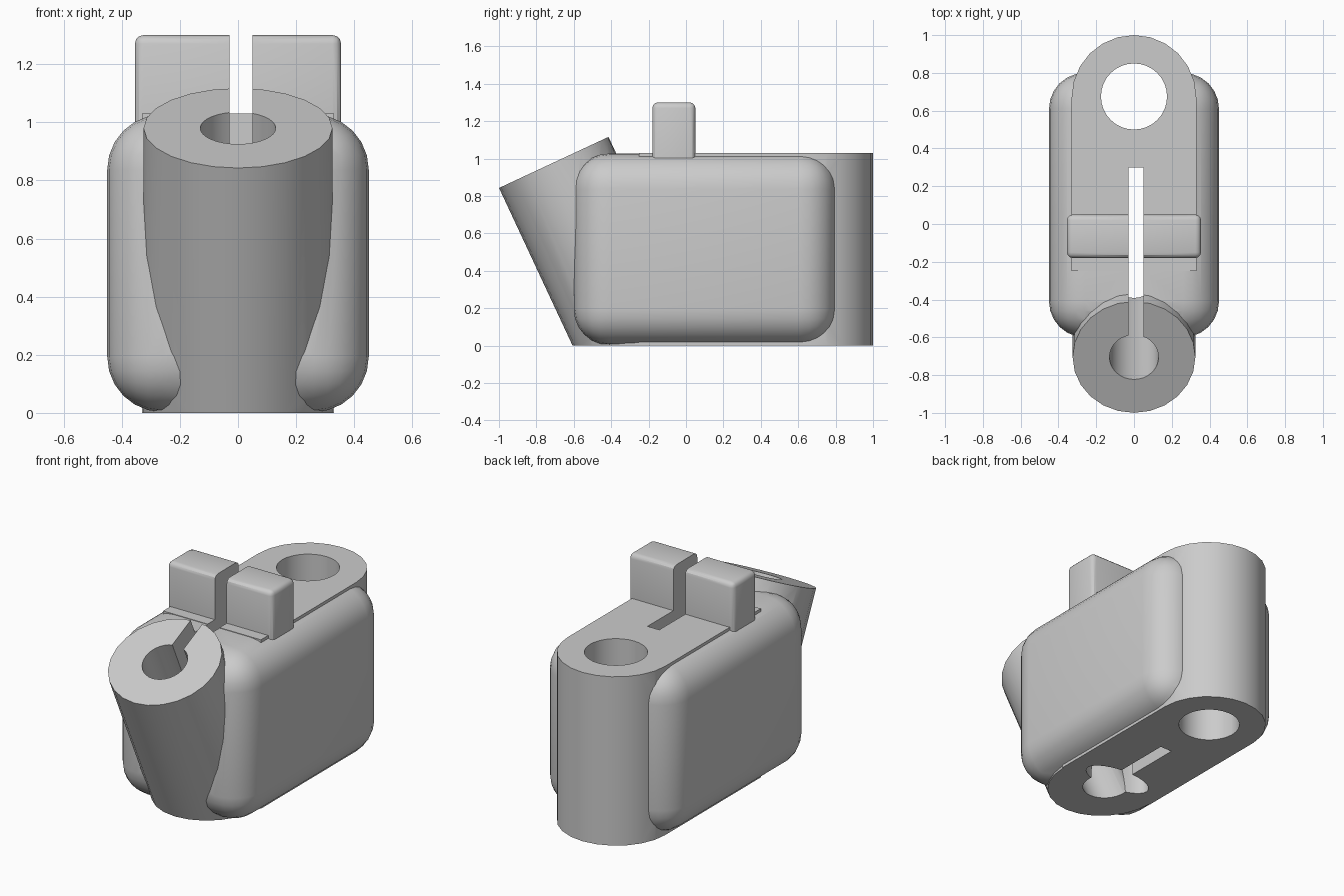
import bpy, bmesh, math
from mathutils import Matrix, Vector

if "Cube" in bpy.data.objects:
    bpy.data.objects.remove(bpy.data.objects["Cube"], do_unlink=True)

grey = bpy.data.materials.new("plain grey")
grey.use_nodes = True
colour = (0.6, 0.6, 0.6, 1)
grey.diffuse_color = colour
grey.node_tree.nodes["Principled BSDF"].inputs["Base Color"].default_value = colour

TILT = math.radians(25)
TILT_TOP = Vector((0, -0.705, 0.98))
AXIS = Vector((0, -math.sin(TILT), math.cos(TILT)))
HEIGHT = 1.03


def finish(name, bm):
    bmesh.ops.recalc_face_normals(bm, faces=bm.faces)
    mesh = bpy.data.meshes.new(name)
    bm.to_mesh(mesh)
    bm.free()
    mesh.materials.append(grey)
    ob = bpy.data.objects.new(name, mesh)
    bpy.context.scene.collection.objects.link(ob)
    return ob


def box(name, low, high, bevel=0, segments=4):
    low, high = Vector(low), Vector(high)
    bm = bmesh.new()
    bmesh.ops.create_cube(bm, size=1, matrix=Matrix.Translation((low + high) / 2)
                          @ Matrix.Diagonal((high - low).to_4d()))
    if bevel:
        bmesh.ops.bevel(bm, geom=bm.edges[:], offset=bevel, segments=segments,
                        profile=0.5, affect='EDGES')
    return finish(name, bm)


def cylinder(name, radius, start, end, sides, stretch=(1, 1), clip=False):
    start, end = Vector(start), Vector(end)
    direction = end - start
    tilt = Matrix.Rotation(math.atan2(-direction.y, direction.z), 4, 'X')
    bm = bmesh.new()
    bmesh.ops.create_cone(bm, cap_ends=True, segments=sides, radius1=radius, radius2=radius,
                          depth=direction.length,
                          matrix=Matrix.Translation((start + end) / 2) @ tilt
                          @ Matrix.Diagonal((*stretch, 1, 1)))
    if clip:
        cut = bmesh.ops.bisect_plane(bm, geom=bm.verts[:] + bm.edges[:] + bm.faces[:],
                                     plane_co=(0, 0, 0), plane_no=(0, 0, -1), clear_outer=True)
        bmesh.ops.contextual_create(bm, geom=[e for e in cut["geom_cut"]
                                              if isinstance(e, bmesh.types.BMEdge)])
    return finish(name, bm)


def extrude_x(name, outline, x0, x1):
    bm = bmesh.new()
    face = bm.faces.new([bm.verts.new((x0, y, z)) for y, z in outline])
    new = bmesh.ops.extrude_face_region(bm, geom=[face])["geom"]
    bmesh.ops.translate(bm, vec=(x1 - x0, 0, 0),
                        verts=[v for v in new if isinstance(v, bmesh.types.BMVert)])
    return finish(name, bm)


def combine(target, tools, operation):
    for tool in tools:
        mod = target.modifiers.new(tool.name, 'BOOLEAN')
        mod.operation, mod.solver, mod.object = operation, 'EXACT', tool
        tool.hide_render = True


# Rounded side housing, the starting solid
body = box("body", (-0.45, -0.6, 0.003), (0.45, 0.8, HEIGHT - 0.003), 0.19, 6)

# Flat-ended core with a round back, tilted front tube and top bar
core = box("core", (-0.33, -0.25, 0), (0.33, 0.67, HEIGHT))
rear_tube = cylinder("rear_tube", 0.33, (0, 0.67, 0), (0, 0.67, HEIGHT), 24)
front_tube = cylinder("front_tube", 0.325, TILT_TOP - AXIS * 1.4, TILT_TOP, 24, clip=True)
top_bar = box("top_bar", (-0.355, -0.18, 0.9), (0.355, 0.05, 1.3), 0.03, 3)
solids = [core, rear_tube, front_tube, top_bar]

# Bores, bottom recess and the narrow slot that starts at the tilted bore
rear_bore = cylinder("rear_bore", 0.175, (0, 0.675, -0.2), (0, 0.675, 1.3), 32)
front_bore = cylinder("front_bore", 0.13, TILT_TOP - AXIS * 1.4, TILT_TOP + AXIS * 0.2, 32)
recess = cylinder("recess", 0.1, (0, -0.15, -0.1), (0, -0.15, 0.45), 32, (2.2, 1))


def axis_y(z):
    return TILT_TOP.y - (z - TILT_TOP.z) * math.tan(TILT)


slot = extrude_x("slot", [(axis_y(-0.2), -0.2), (0.3, -0.2), (0.3, 1.5), (axis_y(1.5), 1.5)],
                 -0.03, 0.05)
cutters = [rear_bore, front_bore, recess, slot]

combine(body, solids, 'UNION')
combine(body, cutters, 'DIFFERENCE')

# Bake the result and drop the helper solids
graph = bpy.context.evaluated_depsgraph_get()
baked = bpy.data.meshes.new_from_object(body.evaluated_get(graph))
body.modifiers.clear()
body.data = baked
baked.materials.clear()
baked.materials.append(grey)
for face in baked.polygons:
    face.material_index = 0
for helper in solids + cutters:
    bpy.data.objects.remove(helper, do_unlink=True)

bpy.ops.object.select_all(action='DESELECT')
body.select_set(True)
bpy.context.view_layer.objects.active = body
bpy.ops.object.shade_smooth_by_angle(angle=math.radians(30))
